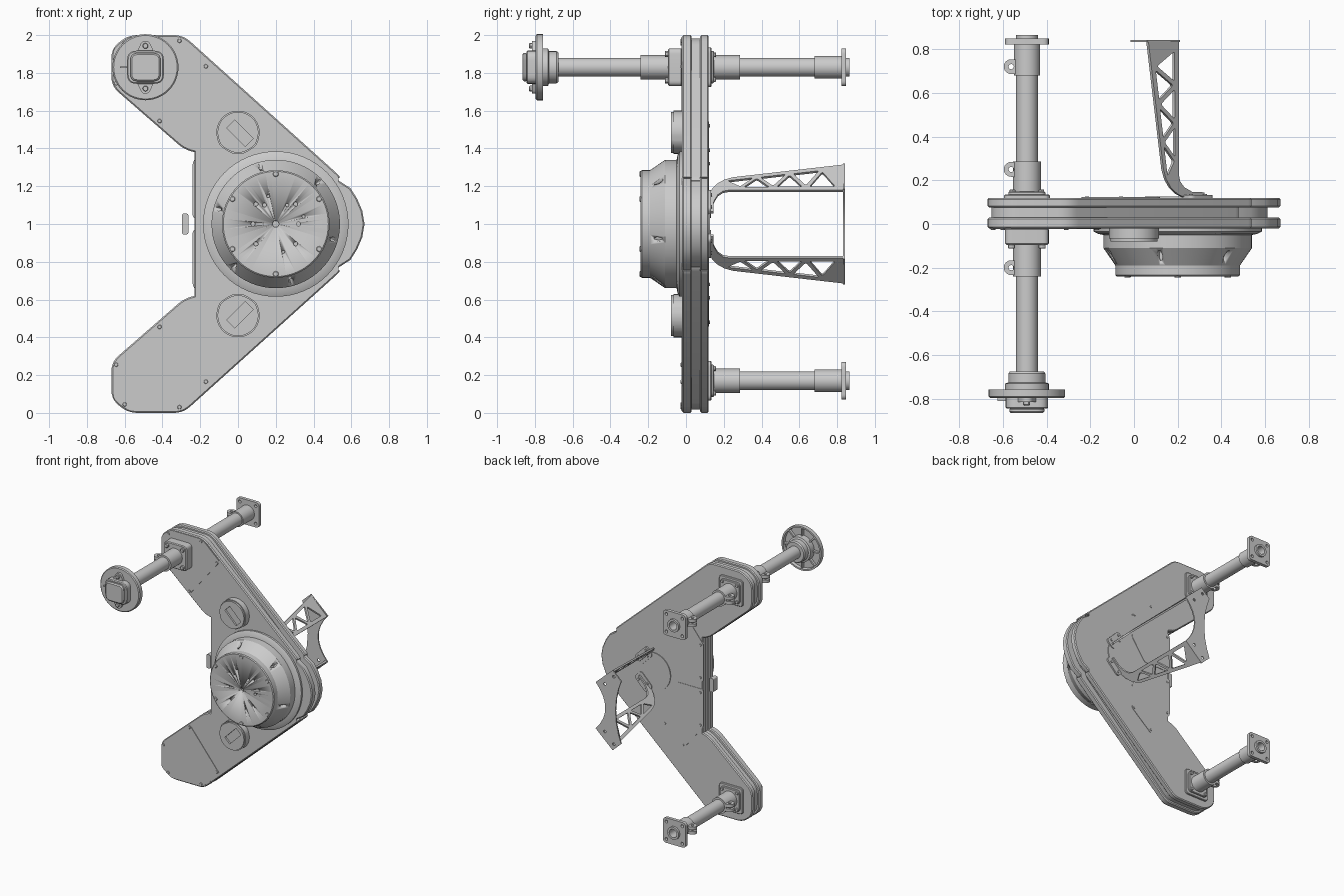
import bpy, bmesh
from math import sin, cos, pi, radians
from mathutils import Matrix, Vector

if "Cube" in bpy.data.objects:
    bpy.data.objects.remove(bpy.data.objects["Cube"])

PX, PZ = -0.49, 1.83                       # pole axis
HX, HZ = 0.2, 1.0                          # hub axis
FRONT = Matrix(((1, 0, 0, 0), (0, 0, 1, 0), (0, 1, 0, 0), (0, 0, 0, 1)))


def finish(name, bm):
    bmesh.ops.remove_doubles(bm, verts=bm.verts, dist=1e-5)
    bmesh.ops.recalc_face_normals(bm, faces=bm.faces)
    for f in bm.faces:
        f.smooth = True
    for e in bm.edges:
        e.smooth = len(e.link_faces) == 2 and e.calc_face_angle(0) < radians(30)
    me = bpy.data.meshes.new(name)
    bm.to_mesh(me)
    bm.free()
    ob = bpy.data.objects.new(name, me)
    bpy.context.collection.objects.link(ob)
    return ob


def plate(name, loops, c0, c1, mat=FRONT, bevel=0.0):
    """Extrude an outline (first loop) with holes (other loops) from c0 to c1."""
    bm = bmesh.new()
    top, rim = {}, []
    for pts in loops:
        lo = [bm.verts.new((a, b, c0)) for a, b in pts]
        for v in lo:
            top[v] = bm.verts.new((v.co.x, v.co.y, c1))
        rim.append(lo)
    if len(loops) == 1:
        caps = [bm.faces.new(rim[0])]
    else:
        edges = [bm.edges.new((lo[i - 1], lo[i])) for lo in rim for i in range(len(lo))]
        bmesh.ops.triangle_fill(bm, edges=edges, use_beauty=True)
        caps = list(bm.faces)
    for f in caps:
        bm.faces.new([top[v] for v in f.verts])
    for lo in rim:
        for i in range(len(lo)):
            bm.faces.new((lo[i - 1], lo[i], top[lo[i]], top[lo[i - 1]]))
    bmesh.ops.recalc_face_normals(bm, faces=bm.faces)
    if bevel:
        es = [e for e in bm.edges if abs(e.verts[0].co.z - e.verts[1].co.z) < 1e-6]
        bmesh.ops.bevel(bm, geom=es, offset=bevel, segments=1, affect='EDGES', profile=0.5)
    bm.transform(mat)
    return finish(name, bm)


def lathe(name, prof, centres, n=32):
    """Revolve (radius, y) points around y axes through each (x, z) centre."""
    bm = bmesh.new()
    for cx, cz in centres:
        rings = [[bm.verts.new((cx + r * cos(2 * pi * k / n), y, cz + r * sin(2 * pi * k / n)))
                  for k in range(n)] for r, y in prof]
        for a, b in zip(rings, rings[1:]):
            for k in range(n):
                bm.faces.new((a[k - 1], a[k], b[k], b[k - 1]))
    bmesh.ops.remove_doubles(bm, verts=bm.verts, dist=1e-5)
    return finish(name, bm)


def rod(name, r, y0, y1, centres, n=32):
    c = min(0.004, r * 0.2) * (1 if y1 > y0 else -1)
    return lathe(name, [(0, y0), (r, y0), (r, y1 - c), (r - abs(c), y1), (0, y1)], centres, n)


def rounded(pts, r, n=5):
    out = []
    for i, p in enumerate(pts):
        p, a, b = Vector(p), Vector(pts[i - 1]), Vector(pts[(i + 1) % len(pts)])
        s = p + (a - p).normalized() * min(r, (a - p).length * 0.45)
        e = p + (b - p).normalized() * min(r, (b - p).length * 0.45)
        for k in range(n + 1):
            t = k / n
            out.append(tuple(s * (1 - t) ** 2 + p * 2 * t * (1 - t) + e * t * t))
    return out


def rect(cx, cz, w, h, ang=0.0):
    c, s = cos(ang), sin(ang)
    return [(cx + x * c - z * s, cz + x * s + z * c)
            for x, z in ((-w / 2, -h / 2), (w / 2, -h / 2), (w / 2, h / 2), (-w / 2, h / 2))]


def circle(cx, cz, r, n=16):
    return [(cx + r * cos(2 * pi * k / n), cz + r * sin(2 * pi * k / n)) for k in range(n)]


def flip(pts):
    return [(x, 2 - z) for x, z in pts]


def body_outline(d, nose):
    """Chevron outline, shrunk by d, with a rounded nose reaching x = nose."""
    half = [(-0.28 + d, 1.39 + d), (-0.67 + d, 1.73 + d * .5), (-0.67 + d, 1.93 - d * .5),
            (-0.58 + d * .5, 2 - d), (-0.29 - d * .4, 2 - d), (nose - 0.11, 1.235 - d)]
    up = rounded(half, 0.05)
    arc = [(nose - 0.075, 1.19 - d), (nose - 0.04, 1.135 - d * .5), (nose - 0.012, 1.07)]
    right = up + arc
    return right + [(nose, 1.0)] + flip(right)[::-1]


# chevron body: two plates with a recessed core
plate("front_body_plate", [body_outline(0, 0.67)], -0.02, 0.03, bevel=0.007)
plate("body_core", [body_outline(0.018, 0.61)], 0.025, 0.08)
plate("back_body_plate", [body_outline(0, 0.67)], 0.075, 0.12, bevel=0.007)
plate("inner_edge_button", [rounded(rect(-0.28, 1, 0.035, 0.11), 0.012)], 0.025, 0.08)

# end covers, side pucks and back panels, mirrored top and bottom
cover = rounded([(-0.41, 1.525), (-0.66, 1.74), (-0.66, 1.925), (-0.577, 1.99), (-0.30, 1.99),
                 (-0.145, 1.85)], 0.02)
puck = [(0.115 * cos(radians(a)), 1.485 + 0.115 * sin(radians(a))) for a in range(-10, 191, 10)]
puck = rounded(puck + [(-0.1, 1.415), (-0.03, 1.37), (0.03, 1.37), (0.1, 1.415)], 0.03, 2)
slot = rect(0.01, 1.48, 0.14, 0.06, radians(-45))
panel = rounded([(-0.24, 1.03), (-0.24, 1.33), (-0.06, 1.55), (0.12, 1.40), (0.12, 1.2), (0.0, 1.03)], 0.02)
bolts = [(-0.645, 1.745), (-0.6, 1.955), (-0.31, 1.97), (-0.17, 1.835), (-0.415, 1.545)]
pbolts = [(-0.215, 1.32), (-0.06, 1.52), (0.1, 1.39), (-0.215, 1.06)]
for side, m in (("upper", lambda p: p), ("lower", flip)):
    plate(side + "_end_cover", [m(cover)], -0.024, -0.015)
    plate(side + "_puck_base", [m(puck)], -0.066, -0.015)
    face = [(x * 0.94, 1.485 + (z - 1.485) * 0.94) for x, z in puck]
    plate(side + "_puck_face", [m(face), m(slot)], -0.08, -0.066)
    plate(side + "_back_panel", [m(panel)], 0.115, 0.123)
    rod(side + "_cover_bolts", 0.011, -0.015, -0.028, m(bolts), 12)
    rod(side + "_panel_bolts", 0.009, 0.115, 0.127, m(pbolts), 12)

# big hub with drilled face and slotted cone
hub = lathe("hub", [(0, -0.24), (0.278, -0.24), (0.285, -0.234), (0.285, -0.19), (0.34, -0.11),
                    (0.34, -0.05), (0.365, -0.045), (0.385, -0.035), (0.385, -0.01), (0, -0.01)],
            [(HX, HZ)], 64)
bm = bmesh.new()
holes = [(HX + a, HZ + b, 0.011) for a in (-0.105, 0.105) for b in (-0.105, 0.105)]
holes += [(HX - 0.12, HZ, 0.011), (HX + 0.12, HZ, 0.011), (HX, HZ, 0.017), (HX - 0.06, HZ + 0.1, 0.011),
          (HX + 0.06, HZ + 0.1, 0.009), (HX - 0.04, HZ + 0.147, 0.008), (HX + 0.147, HZ + 0.04, 0.008),
          (HX + 0.04, HZ - 0.147, 0.008)]
for x, z, r in holes:
    bmesh.ops.create_cone(bm, cap_ends=True, segments=14, radius1=r, radius2=r, depth=0.04,
                          matrix=Matrix.Translation((x, -0.24, z)) @ Matrix.Rotation(pi / 2, 4, 'X'))
for k in range(6):
    turn = Matrix.Translation((HX, 0, HZ)) @ Matrix.Rotation(radians(45 + 60 * k), 4, 'Y')
    bmesh.ops.create_cone(bm, cap_ends=True, segments=16, radius1=0.012, radius2=0.012, depth=0.07,
                          matrix=turn @ Matrix.Translation((0, -0.145, 0.315)) @ Matrix.Diagonal((1, 2, 1, 1)))
cutter = finish("hub_cutter", bm)
cutter.hide_render = True
mod = hub.modifiers.new("holes", 'BOOLEAN')
mod.object, mod.operation, mod.solver = cutter, 'DIFFERENCE', 'EXACT'
bpy.context.view_layer.update()
done = bpy.data.meshes.new_from_object(hub.evaluated_get(bpy.context.evaluated_depsgraph_get()))
hub.modifiers.clear()
hub.data = done
bpy.data.objects.remove(cutter)
rod("hub_bolts", 0.015, -0.235, -0.246,
    [(HX + 0.265 * cos(radians(30 + 60 * k)), HZ + 0.265 * sin(radians(30 + 60 * k))) for k in range(6)], 12)


# poles with clamp collars and flanges
def clamp(name, y0, y1, ear_y, z, r=0.06):
    lathe(name + "_collar", [(0.045, y0), (r, y0), (r, y1), (0.045, y1)], [(PX, z)])
    ear = [(PX - 0.02, ear_y - 0.034)] + [(PX - 0.072 + 0.034 * cos(radians(a)), ear_y + 0.034 * sin(radians(a)))
                                           for a in range(270, 89, -15)] + [(PX - 0.02, ear_y + 0.034)]
    for tag, dz in (("top", 0.018), ("bottom", -0.018)):
        plate(f"{name}_{tag}_ear", [ear, circle(PX - 0.072, ear_y, 0.012)], z + dz - 0.012, z + dz + 0.012,
              Matrix.Identity(4))


def corners(z, d):
    return [(PX + a, z + b) for a in (-d, d) for b in (-d, d)]


for tag, z in (("upper", PZ), ("lower", 2 - PZ)):
    lathe(tag + "_back_pole", [(0, 0.12), (0.05, 0.12), (0.05, 0.865), (0.033, 0.865), (0.033, 0.7), (0, 0.7)],
          [(PX, z)])
    plate(tag + "_back_mount", [rounded(rect(PX, z, 0.21, 0.21), 0.03)], 0.115, 0.134, bevel=0.004)
    plate(tag + "_back_mount_step", [rounded(rect(PX, z, 0.17, 0.17), 0.03)], 0.13, 0.148, bevel=0.004)
    rod(tag + "_mount_bolts", 0.013, 0.14, 0.158, corners(z, 0.066), 12)
    clamp(tag + "_inner", 0.145, 0.285, 0.25, z, 0.064)
    clamp(tag + "_outer", 0.68, 0.825, 0.72, z)
    plate(tag + "_end_flange", [rounded(rect(PX, z, 0.2, 0.2), 0.03), circle(PX, z, 0.045, 24)]
          + [circle(x, zz, 0.012) for x, zz in corners(z, 0.07)], 0.822, 0.848)

rod("front_pole", 0.05, -0.02, -0.70, [(PX, PZ)])
plate("front_mount", [rounded(rect(PX, PZ, 0.2, 0.2), 0.03)], -0.095, -0.02, bevel=0.006)
rod("front_mount_bolts", 0.016, -0.09, -0.112, corners(PZ, 0.07), 12)
clamp("front", -0.24, -0.09, -0.20, PZ, 0.064)

# round guard with ribs and the end unit
lathe("guard_disc", [(0, -0.796), (0.168, -0.796), (0.175, -0.79), (0.175, -0.757), (0.162, -0.757),
                     (0.158, -0.78), (0.1, -0.78), (0.1, -0.73), (0.085, -0.725), (0.085, -0.685),
                     (0.078, -0.675), (0, -0.675)], [(PX, PZ)], 48)
for k in range(8):
    a = pi / 4 * k
    plate(f"guard_rib_{k}", [rect(PX + 0.128 * cos(a), PZ + 0.128 * sin(a), 0.07, 0.012, a)], -0.785, -0.76)
plate("end_unit_base", [rounded(rect(PX, PZ, 0.195, 0.175), 0.05)], -0.845, -0.79, bevel=0.006)
plate("end_unit_cap", [rounded(rect(PX, PZ, 0.16, 0.15), 0.04)], -0.866, -0.84, bevel=0.008)
for tag, s in (("top", 1), ("bottom", -1)):
    plate(f"end_unit_{tag}_lug", [rounded([(PX - 0.05, PZ + s * 0.07), (PX + 0.05, PZ + s * 0.07),
                                           (PX + 0.018, PZ + s * 0.14), (PX - 0.018, PZ + s * 0.14)], 0.02)], -0.815, -0.79)
rod("lug_bolts", 0.015, -0.81, -0.83, [(PX, PZ + 0.113), (PX, PZ - 0.113)], 12)
plate("end_unit_lever", [rect(PX - 0.11, PZ, 0.05, 0.01)], -0.81, -0.795)

# rear bracket: two diagonal truss arms, feet and scooped end plate
arm = [(-0.115, 0.12), (-0.115, 0.145), (-0.06, 0.147), (-0.025, 0.168), (-0.006, 0.195), (0, 0.23), (0, 0.835),
       (0.135, 0.835), (0.068, 0.25), (0.056, 0.205), (0.034, 0.165), (0.005, 0.137), (-0.03, 0.12)]
truss = []
for k in range(6):
    tri = []
    for j in (k, k + 1, k + 2):
        y = 0.2 + 0.087 * j
        tri.append((0.012 if j % 2 else 0.053 + 0.115 * (y - 0.22), y))
    mid = (sum(p[0] for p in tri) / 3, sum(p[1] for p in tri) / 3)
    truss.append(rounded([(mid[0] + (a - mid[0]) * 0.78, mid[1] + (b - mid[1]) * 0.78) for a, b in tri], 0.01, 3))
foot = rounded(rect(0.285, 1.105, 0.15, 0.085, radians(-45)), 0.025)
fbolts = [(0.262, 1.155), (0.325, 1.092), (0.25, 1.11)]
for tag, s in (("upper", 1), ("lower", -1)):
    m = flip if s < 0 else (lambda p: p)
    mat = Matrix(((-1.03, 0, 0.707, 0.2), (0, 1, 0, 0), (s, 0, 0.707 * s, 1 + s * 0.175), (0, 0, 0, 1)))
    plate(tag + "_bracket_arm", [arm] + truss, -0.007, 0.007, mat)
    plate(tag + "_bracket_foot", [m(foot)], 0.115, 0.132)
    rod(tag + "_foot_bolts", 0.009, 0.125, 0.138, m(fbolts), 12)
scoop = [(0.125 + 0.085 * (z / 0.185) ** 2, 1 + z) for z in (-0.185, -0.14, -0.09, -0.045, 0, 0.045, 0.09, 0.14, 0.185)]
back = [(0.035 - 0.05 * (z / 0.25) ** 2, 1 + z) for z in (0.25, 0.18, 0.1, 0, -0.1, -0.18, -0.25)]
plate("bracket_end_plate", [scoop + [(0.06, 1.32)] + back + [(0.06, 0.68)]]
      + [circle(x, z, 0.011, 12) for x, z in ((0.05, 1.27), (0.13, 1.19), (0.05, 0.73), (0.13, 0.81))], 0.832, 0.842)
lathe("back_hub_disc", [(0, 0.115), (0.15, 0.115), (0.15, 0.126), (0, 0.126)], [(HX, HZ)], 40)
